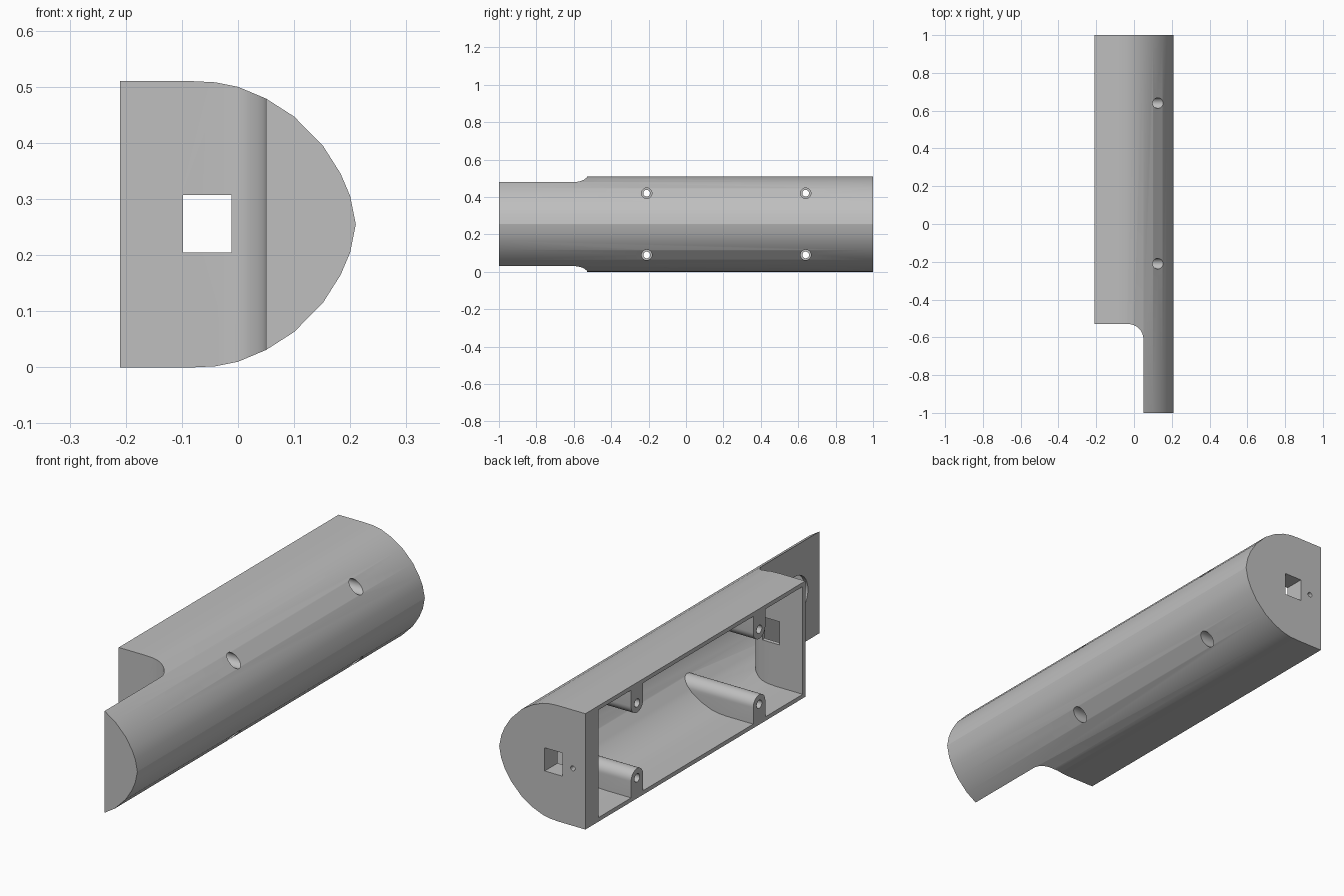
import bpy, bmesh, math
from mathutils import Vector

cube = bpy.data.objects.get("Cube")
if cube:
    bpy.data.objects.remove(cube, do_unlink=True)

WALL = 0.018
MID = 0.255          # height of the mirror plane
OPEN_X = -0.21       # open flat side

grey = bpy.data.materials.new("plain grey")
grey.use_nodes = True
colour = (0.52, 0.52, 0.52, 1)
grey.diffuse_color = colour
grey.node_tree.nodes["Principled BSDF"].inputs["Base Color"].default_value = colour


def prism(name, points, axis, start, end):
    """Extrude a flat outline along one axis."""
    place = {"x": lambda a, b, d: (d, a, b),
             "y": lambda a, b, d: (a, d, b),
             "z": lambda a, b, d: (a, b, d)}[axis]
    bm = bmesh.new()
    low = [bm.verts.new(place(a, b, start)) for a, b in points]
    high = [bm.verts.new(place(a, b, end)) for a, b in points]
    bm.faces.new(low)
    bm.faces.new(high)
    for i in range(len(points)):
        j = (i + 1) % len(points)
        bm.faces.new((low[i], low[j], high[j], high[i]))
    bmesh.ops.recalc_face_normals(bm, faces=bm.faces)
    mesh = bpy.data.meshes.new(name)
    bm.to_mesh(mesh)
    bm.free()
    mesh.materials.append(grey)
    obj = bpy.data.objects.new(name, mesh)
    bpy.context.collection.objects.link(obj)
    return obj


def subtract(target, cutter):
    """Cut one solid from another and discard the cutter."""
    cutter.hide_render = True
    mod = target.modifiers.new("cut", "BOOLEAN")
    mod.operation = "DIFFERENCE"
    mod.solver = "EXACT"
    mod.object = cutter
    bpy.context.view_layer.objects.active = target
    bpy.ops.object.modifier_apply(modifier=mod.name)
    bpy.data.objects.remove(cutter, do_unlink=True)


def arc(cx, cy, r, first, last, steps):
    return [(cx + r * math.cos(math.radians(first + (last - first) * i / steps)),
             cy + r * math.sin(math.radians(first + (last - first) * i / steps)))
            for i in range(steps + 1)]


def circle(cx, cy, r, sides=32):
    return arc(cx, cy, r, 0, 360, sides)[:-1]


def shell_outline(inset, open_x):
    """Domed section, mirrored about mid height, optionally moved inwards."""
    half = [(-0.08, 0.51), (-0.04, 0.508), (0.0, 0.5), (0.05, 0.479), (0.1, 0.447),
            (0.152, 0.394), (0.183, 0.345), (0.2, 0.305), (0.21, 0.255)]
    full = half + [(x, 2 * MID - z) for x, z in reversed(half[:-1])]
    moved = []
    for i, p in enumerate(full):
        a, b = full[max(i - 1, 0)], full[min(i + 1, len(full) - 1)]
        t = (Vector(b) - Vector(a)).normalized()
        moved.append((p[0] + t.y * inset, p[1] - t.x * inset))
    return [(open_x, 2 * MID - inset)] + moved + [(open_x, inset)]


def notch_outline(grow):
    """Front step with one rounded corner."""
    fillet = arc(-0.03, -0.61, 0.08 + grow, 90, 0, 12)
    return [(-0.5, -1.2), (-0.5, -0.53 + grow)] + fillet + [(0.05 + grow, -1.2)]


# Outer shell and front step
housing = prism("housing", shell_outline(0, OPEN_X), "y", -1, 1)
subtract(housing, prism("step_cutter", notch_outline(0), "z", -0.2, 0.8))

# Hollow that leaves the front wall, nose plate and screw posts standing
screws = [(y, z) for y in (-0.21, 0.64) for z in (0.09, 2 * MID - 0.09)]
hollow = prism("hollow", shell_outline(WALL, -0.3), "y", -1 + WALL, 0.91)
subtract(hollow, prism("wall_keeper", notch_outline(WALL), "z", -0.2, 0.8))
R = 0.042
for y, z in screws:
    if z < MID:
        post = arc(y, z, R, 0, 180, 16) + [(y - R, -0.1), (y + R, -0.1)]
    else:
        post = arc(y, z, R, 180, 360, 16) + [(y + R, 0.7), (y - R, 0.7)]
    subtract(hollow, prism("post_keeper", post, "x", -0.5, 0.5))
subtract(housing, hollow)

# Screw holes with wider heads on the domed side
for y, z in screws:
    subtract(housing, prism("screw_cutter", circle(y, z, 0.018, 24), "x", -0.4, 0.4))
    subtract(housing, prism("head_cutter", circle(y, z, 0.028, 24), "x", 0.03, 0.4))

# Square openings through both end walls
square = [(-0.098, 0.205), (-0.012, 0.205), (-0.012, 0.307), (-0.098, 0.307)]
subtract(housing, prism("square_cutter", square, "y", -1.2, 1.2))

# Pin hole in the back wall and round opening in the nose plate
subtract(housing, prism("pin_cutter", circle(-0.149, 0.253, 0.011, 16), "y", 0.8, 1.2))
subtract(housing, prism("nose_cutter", circle(-0.83, MID, 0.09), "x", 0.0, 0.09))

# Soften the dome facets while keeping edges sharp
bpy.ops.object.select_all(action="DESELECT")
housing.select_set(True)
bpy.context.view_layer.objects.active = housing
bpy.ops.object.shade_smooth_by_angle(angle=math.radians(20))
